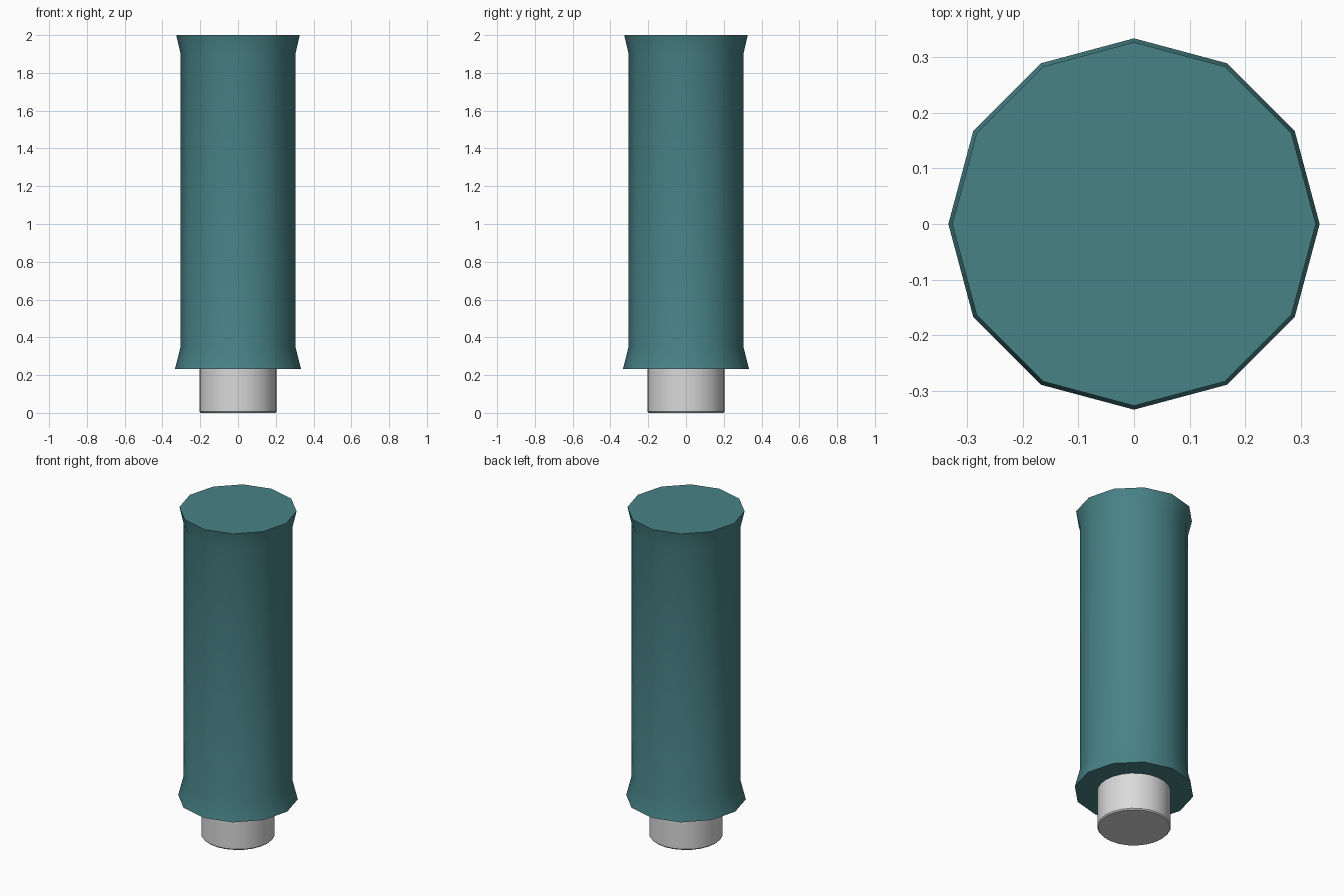
import bpy, bmesh, math

if "Cube" in bpy.data.objects:
    bpy.data.objects.remove(bpy.data.objects["Cube"])


def material(name, rgb):
    m = bpy.data.materials.new(name)
    m.diffuse_color = (*rgb, 1)
    m.use_nodes = True
    m.node_tree.nodes["Principled BSDF"].inputs["Base Color"].default_value = m.diffuse_color
    return m


def lathe(name, profile, sides, mat):
    """Stack of (radius, z) rings, capped at both ends, first corner on +x."""
    bm = bmesh.new()
    rings = []
    for r, z in profile:
        rings.append([bm.verts.new((r * math.cos(2 * math.pi * i / sides),
                                    r * math.sin(2 * math.pi * i / sides), z))
                      for i in range(sides)])
    for a, b in zip(rings, rings[1:]):
        for i in range(sides):
            j = (i + 1) % sides
            bm.faces.new((a[i], a[j], b[j], b[i]))
    bm.faces.new(rings[0][::-1])
    bm.faces.new(rings[-1])
    me = bpy.data.meshes.new(name)
    bm.to_mesh(me)
    bm.free()
    me.materials.append(mat)
    ob = bpy.data.objects.new(name, me)
    bpy.context.collection.objects.link(ob)
    bpy.ops.object.select_all(action='DESELECT')
    ob.select_set(True)
    bpy.context.view_layer.objects.active = ob
    bpy.ops.object.shade_smooth_by_angle(angle=math.radians(40))
    return ob


teal = material("teal", (0.065, 0.225, 0.24))
grey = material("light_grey", (0.7, 0.7, 0.7))

# Twelve-sided grip with flared ends
lathe("grip", [(0.334, 0.232), (0.304, 0.35), (0.304, 1.9), (0.327, 2.0)], 12, teal)

# Short metal plug with a softened lower rim
lathe("plug", [(0.199, 0.0), (0.205, 0.007), (0.205, 0.235)], 24, grey)
